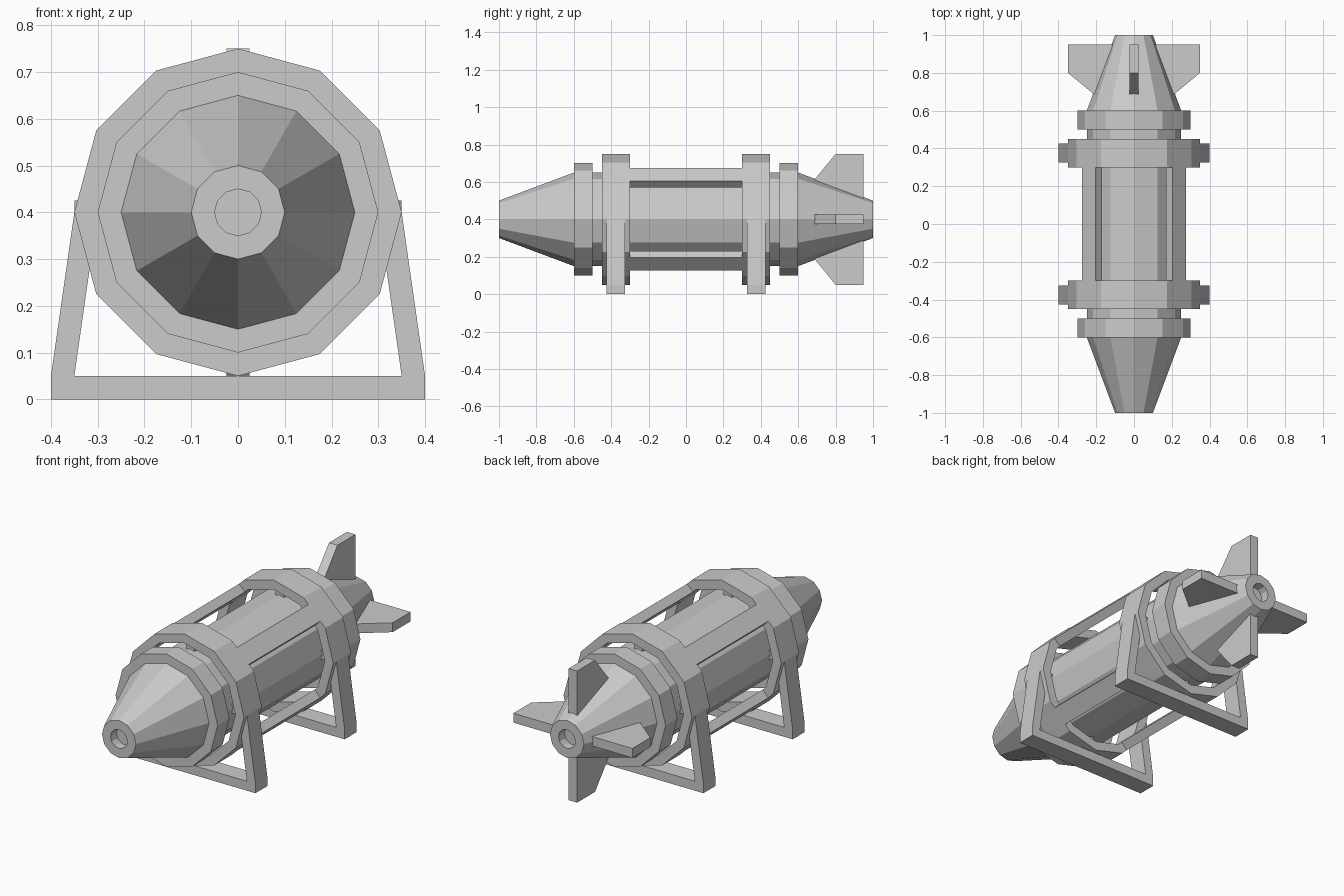
import bpy, bmesh, math
from mathutils import Matrix

if "Cube" in bpy.data.objects:
    bpy.data.objects.remove(bpy.data.objects["Cube"])

AXIS_Z = 0.4
SIDES = 12


def make(name, verts, faces):
    mesh = bpy.data.meshes.new(name)
    mesh.from_pydata(verts, [], faces)
    bm = bmesh.new()
    bm.from_mesh(mesh)
    bmesh.ops.recalc_face_normals(bm, faces=bm.faces)
    bm.to_mesh(mesh)
    bm.free()
    ob = bpy.data.objects.new(name, mesh)
    bpy.context.collection.objects.link(ob)
    return ob


def lathe(name, profile, closed=False):
    """Spin (radius, y) points round the long axis; open ends are capped."""
    verts = [(r * math.sin(2 * math.pi * k / SIDES), y,
              AXIS_Z + r * math.cos(2 * math.pi * k / SIDES))
             for r, y in profile for k in range(SIDES)]
    n = len(profile)
    faces = []
    for i in range(n if closed else n - 1):
        a, b = i * SIDES, (i + 1) % n * SIDES
        for k in range(SIDES):
            j = (k + 1) % SIDES
            faces.append((a + k, a + j, b + j, b + k))
    if not closed:
        faces += [tuple(range(SIDES)), tuple(range((n - 1) * SIDES, n * SIDES))]
    return make(name, verts, faces)


def prism(name, bottom, top):
    n = len(bottom)
    faces = [tuple(range(n)), tuple(range(n, 2 * n))]
    faces += [(i, (i + 1) % n, n + (i + 1) % n, n + i) for i in range(n)]
    return make(name, bottom + top, faces)


def spin(ob, degrees):
    """Turn a part modelled on top of the long axis to its place around it."""
    ob.data.transform(Matrix.Translation((0, 0, AXIS_Z))
                      @ Matrix.Rotation(math.radians(degrees), 4, 'Y'))


# Main body with flanges, tapered ends and end sockets
half = [(0.05, -0.95), (0.05, -1), (0.1, -1), (0.25, -0.6), (0.3, -0.6),
        (0.3, -0.5), (0.25, -0.5)]
lathe("body", half + [(r, -y) for r, y in reversed(half)])

# Cage rings and cradle stands at both ends
for end, s in (("front", -1), ("rear", 1)):
    lathe(end + "_cage_ring",
          [(0.3, s * 0.3), (0.35, s * 0.3), (0.35, s * 0.45), (0.3, s * 0.45)], True)
    outline = [(-0.4, 0), (0.4, 0), (0.4, 0.05), (0.35, 0.4), (0.3, 0.4), (0.35, 0.05),
               (-0.35, 0.05), (-0.3, 0.4), (-0.35, 0.4), (-0.4, 0.05)]
    prism(end + "_stand", [(x, s * 0.325, z) for x, z in outline],
          [(x, s * 0.425, z) for x, z in outline])

# Cage bars on the diagonals
c = math.cos(math.pi / SIDES)
for i in range(4):
    sec = [(-0.05, 0.3 * c), (0.05, 0.3 * c), (0.05, 0.35 * c), (-0.05, 0.35 * c)]
    bar = prism(f"cage_bar_{i + 1}", [(x, -0.3, z) for x, z in sec],
                [(x, 0.3, z) for x, z in sec])
    spin(bar, 45 + 90 * i)

# Tail fins
fin_profile = [(0.95, 0.08), (0.95, 0.35), (0.8, 0.35), (0.65, 0.167), (0.65, 0.08)]
for i in range(4):
    fin = prism(f"tail_fin_{i + 1}", [(-0.025, y, z) for y, z in fin_profile],
                [(0.025, y, z) for y, z in fin_profile])
    spin(fin, 90 * i)

# Spacer blocks between body and cage rings
for end, s in (("front", -1), ("rear", 1)):
    for i in range(4):
        sec = [(-0.025, 0.23), (0.025, 0.23), (0.025, 0.31), (-0.025, 0.31)]
        block = prism(f"{end}_spacer_{i + 1}", [(x, s * 0.35, z) for x, z in sec],
                      [(x, s * 0.4, z) for x, z in sec])
        spin(block, 90 * i)
